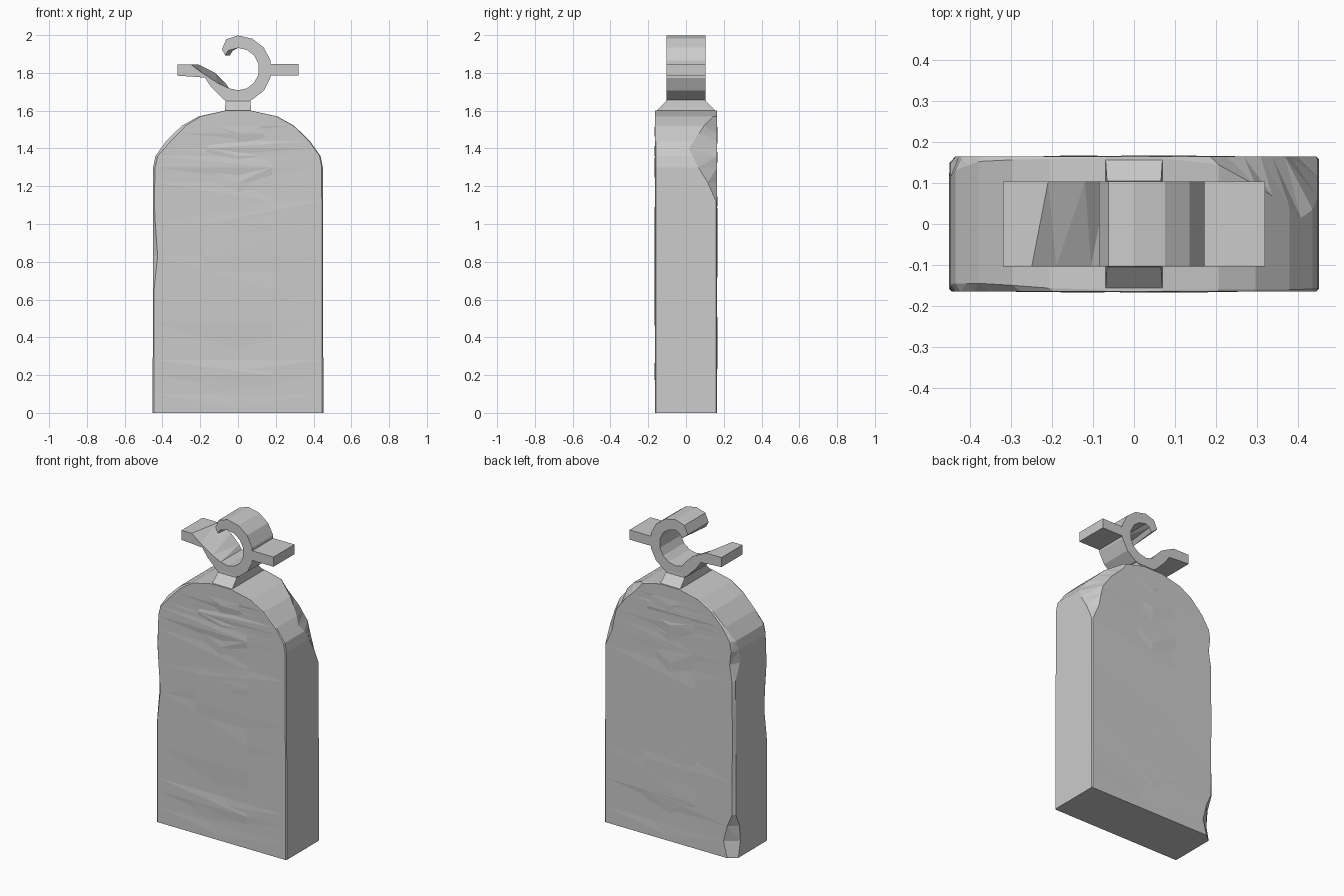
import bpy, bmesh, math, random
from mathutils import Vector

if "Cube" in bpy.data.objects:
    bpy.data.objects.remove(bpy.data.objects["Cube"])

random.seed(4)


def finish(name, bm):
    bmesh.ops.remove_doubles(bm, verts=bm.verts, dist=0.0005)
    bmesh.ops.triangulate(bm, faces=[f for f in bm.faces if len(f.verts) > 3])
    bmesh.ops.recalc_face_normals(bm, faces=bm.faces)
    mesh = bpy.data.meshes.new(name)
    bm.to_mesh(mesh)
    bm.free()
    obj = bpy.data.objects.new(name, mesh)
    bpy.context.collection.objects.link(obj)
    return obj


def loft(name, rings):
    """Skin a list of equal-length closed sections and cap both ends."""
    bm = bmesh.new()
    rows = [[bm.verts.new(p) for p in ring] for ring in rings]
    for a, b in zip(rows, rows[1:]):
        n = len(a)
        for i in range(n):
            bm.faces.new((a[i], a[(i + 1) % n], b[(i + 1) % n], b[i]))
    bm.faces.new(rows[0])
    bm.faces.new(rows[-1])
    return finish(name, bm)


def sample(table, z):
    """Linear interpolation of (z, values...) rows."""
    if z <= table[0][0]:
        return Vector(table[0][1:])
    for a, b in zip(table, table[1:]):
        if z <= b[0]:
            t = (z - a[0]) / (b[0] - a[0])
            return Vector(a[1:]).lerp(Vector(b[1:]), t)
    return Vector(table[-1][1:])


# Stone slab: half width by height, with worn and chipped corners
WIDTH = [(0, .452, 0), (1.30, .449, 0), (1.36, .437, 0), (1.44, .38, 0),
         (1.52, .297, 0), (1.57, .207, 0), (1.60, .07, 0)]
S = .006
CHIPS = {
    (-1, -1): [(0, S, S), (.65, S, S), (.83, .025, .03), (1.0, .012, .02), (1.12, S, S),
               (1.36, .012, .02), (1.44, .025, .02), (1.52, .02, .015), (1.6, .004, .004)],
    (1, -1): [(0, S, S), (1.3, S, S), (1.6, .004, .004)],
    (1, 1): [(0, S, S), (1.12, S, S), (1.22, .05, .05), (1.30, .065, .10),
             (1.40, .07, .15), (1.52, .07, .07), (1.57, .02, .02), (1.6, .004, .004)],
    (-1, 1): [(0, .05, .04), (.1, .075, .06), (.2, .05, .05), (.28, .015, .015),
              (.85, .012, .02), (1.12, .015, .015), (1.22, .03, .06),
              (1.30, .02, .05), (1.44, .012, .012), (1.6, .004, .004)],
}
LEVELS = [0, .1, .2, .28, .48, .65, .83, 1.0, 1.12, 1.22, 1.30,
          1.36, 1.40, 1.44, 1.48, 1.52, 1.57, 1.60]
D = .165
sections = []
for z in LEVELS:
    w = sample(WIDTH, z)[0]
    ring = []
    for sx, sy in ((-1, -1), (1, -1), (1, 1), (-1, 1)):
        dx, dy = sample(CHIPS[(sx, sy)], z)
        side = (sx * w, sy * (D - dy), z)
        face = (sx * (w - dx), sy * D, z)
        ring += [side, face] if sx * sy > 0 else [face, side]
        # uneven points across the front and back faces
        if sx == sy:
            for t in (-.4, .0, .4):
                wear = random.uniform(-.007, .003) if 0 < z < 1.5 else 0
                ring.append((-sx * w * t * -1 if t == 0 else sx * -t * -w,
                             sy * (D + wear), z))
    sections.append(ring)
loft("stone_slab", sections)

# Tapered neck under the cross
loft("cross_neck", [[(-x, -y, z), (x, -y, z), (x, y, z), (-x, y, z)]
                    for x, y, z in ((.07, .165, 1.592), (.066, .105, 1.65), (.06, .103, 1.68))])

# Broken ring with left arm, one strip: (outer x, z, inner x, z, break skew)
CZ, RO, RI = 1.82, .178, .112
strip = [(-.32, 1.785, -.32, 1.845, 0), (-.24, 1.78, -.23, 1.845, .02),
         (-.175, 1.775, -.155, 1.80, .035), (-.145, 1.73, -.085, 1.745, .02)]
for deg in (-115, -90, -65, -40, -15, 15, 40, 65, 90):
    c, s = math.cos(math.radians(deg)), math.sin(math.radians(deg))
    strip.append((RO * c, CZ + RO * s, RI * c, CZ + RI * s, 0))
strip += [(-.062, 1.978, -.04, 1.918, .012), (-.085, 1.925, -.055, 1.892, .012)]
H = .104
loft("broken_ring", [[(ox, -H, oz), (ix - k, -H, iz), (ix + k, H, iz), (ox, H, oz)]
                     for ox, oz, ix, iz, k in strip])

# Intact right arm
loft("right_arm", [[(x, -H, 1.787), (x, H, 1.787), (x, H, 1.848), (x, -H, 1.848)]
                   for x in (.145, .32)])
